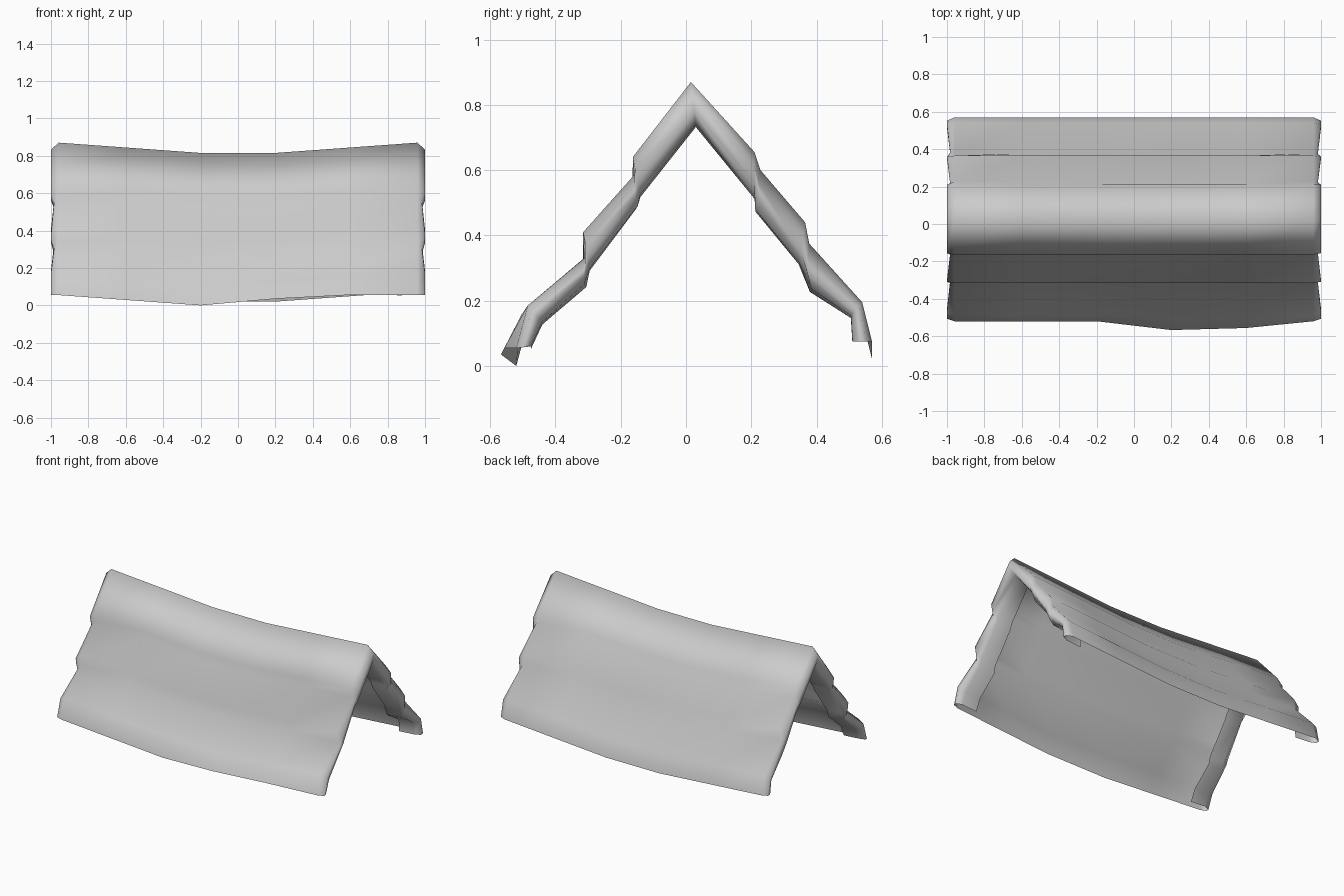
import bpy, bmesh, random

if "Cube" in bpy.data.objects:
    bpy.data.objects.remove(bpy.data.objects["Cube"])

random.seed(4)

# Stepped gable profile (y, z), front eave -> ridge -> back eave
outer = [(-0.52, 0.055), (-0.485, 0.185), (-0.312, 0.335), (-0.315, 0.41),
         (-0.16, 0.585), (-0.163, 0.64), (0.015, 0.87), (0.21, 0.655),
         (0.222, 0.60), (0.365, 0.44), (0.372, 0.375), (0.54, 0.195), (0.57, 0.075)]
# Underside of the folded gable rims
inner = [(-0.475, 0.06), (-0.44, 0.135), (-0.305, 0.25), (-0.295, 0.30),
         (-0.15, 0.49), (-0.14, 0.525), (0.03, 0.74), (0.21, 0.52),
         (0.215, 0.48), (0.345, 0.32), (0.385, 0.235), (0.505, 0.155), (0.51, 0.075)]


def sag(x):
    return 0.055 * min(1, max(0, (0.96 - abs(x)) / 0.76))


def bulge(x):
    # Front eave kicks outward right of centre
    return {0.2: 0.047, 0.6: 0.036}.get(x, 0.0)


def row(bm, x, t):
    """One cross-section; t blends from outer skin (0) to inner skin (1)."""
    verts = []
    for i, (a, b) in enumerate(zip(outer, inner)):
        y = a[0] * (1 - t) + b[0] * t
        z = a[1] * (1 - t) + b[1] * t - sag(x)
        xx = x
        if i < 2:
            y -= bulge(x) * (1, 0.5)[i]
            z += bulge(x) * (0.75, 0)[i]
        elif i in (2, 4, 8, 10):
            y += random.uniform(-0.008, 0.008)
            if abs(x) == 1:
                xx *= 0.983
        verts.append(bm.verts.new((xx, y, z)))
    return verts


# Sagging roof skin with thick rolled gable ends
rim = [(0.85, 1), (0.96, 1), (1.0, 0.7), (1.0, 0.3)]
sections = [(-x, t) for x, t in rim]
sections += [(x, 0) for x in (-0.96, -0.6, -0.2, 0.2, 0.6, 0.96)]
sections += rim[::-1]

bm = bmesh.new()
rows = [row(bm, x, t) for x, t in sections]
for r, s in zip(rows, rows[1:]):
    for i in range(len(outer) - 1):
        bm.faces.new((r[i], s[i], s[i + 1], r[i + 1]))
for f in bm.faces:
    f.smooth = True
mesh = bpy.data.meshes.new("roof")
bm.to_mesh(mesh)
bm.free()
roof = bpy.data.objects.new("roof", mesh)
bpy.context.collection.objects.link(roof)
